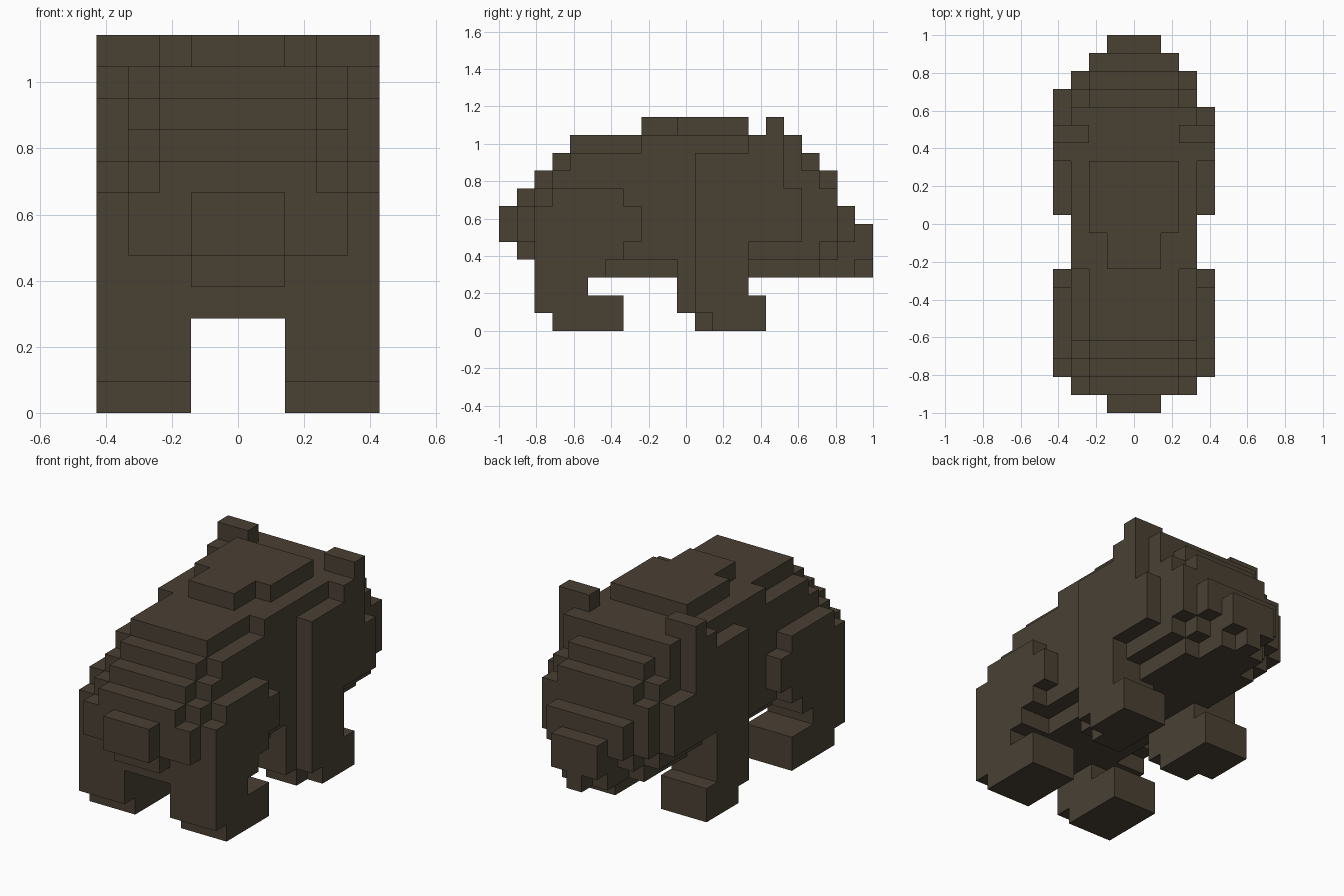
import bpy
import bmesh
from mathutils import Vector

cube = bpy.data.objects.get("Cube")
if cube:
    bpy.data.objects.remove(cube, do_unlink=True)

LENGTH = 21              # blocks from tail to snout
UNIT = 2 / LENGTH
DIRECTIONS = [Vector(d) for d in
              ((1, 0, 0), (-1, 0, 0), (0, 1, 0), (0, -1, 0), (0, 0, 1), (0, 0, -1))]

fur = bpy.data.materials.new("dark_brown_fur")
fur.use_nodes = True
color = (0.068, 0.052, 0.034, 1)
fur.diffuse_color = color
fur.node_tree.nodes["Principled BSDF"].inputs["Base Color"].default_value = color

parts = {}
taken = {}


def fill(name, columns, along, height, sides=(1, -1)):
    """Fill a block range; columns are counted outward from the middle."""
    cells = parts.setdefault(name, set())
    for column in range(columns[0], columns[1] + 1):
        for side in sides:
            for y in range(*along):
                for z in range(*height):
                    cell = (column * side, y, z)
                    if cell not in taken:
                        taken[cell] = name
                        cells.add(cell)


def build(name, cells):
    """Skin the exposed sides of a part's blocks and merge flat areas."""
    bm = bmesh.new()
    corners = {}

    def corner(point):
        key = tuple(round(2 * c) for c in point)
        if key not in corners:
            corners[key] = bm.verts.new(point * UNIT)
        return corners[key]

    for cell in sorted(cells):
        center = Vector(cell) + Vector((0, (1 - LENGTH) / 2, 0.5))
        for normal in DIRECTIONS:
            if tuple(int(c) for c in Vector(cell) + normal) in taken:
                continue
            u = Vector((normal.y, normal.z, normal.x)) / 2
            v = normal.cross(u)
            middle = center + normal / 2
            bm.faces.new([corner(middle + p) for p in (u + v, v - u, -u - v, u - v)])
    bm.normal_update()
    bmesh.ops.dissolve_limit(bm, angle_limit=0.01, verts=bm.verts, edges=bm.edges)
    mesh = bpy.data.meshes.new(name)
    bm.to_mesh(mesh)
    bm.free()
    mesh.materials.append(fur)
    bpy.context.collection.objects.link(bpy.data.objects.new(name, mesh))


# Tail and stepped rump
fill("tail", (0, 1), (0, 1), (5, 7))
fill("rump", (0, 1), (1, 2), (4, 5))
fill("rump", (0, 3), (1, 2), (5, 7))
for step in range(3):
    fill("rump", (0, 2), (1 + step, 2 + step), (5, 8 + step))
    fill("rump", (0, 3), (2 + step, 3 + step), (4, 8 + step))

# Trunk, belly and shoulder hump
fill("body", (0, 3), (4, 8), (4, 10))
fill("body", (0, 2), (4, 8), (10, 11))
fill("body", (0, 3), (8, 14), (4, 11))
fill("belly", (0, 2), (2, 14), (3, 4))
fill("hump", (0, 1), (8, 10), (11, 12))
fill("hump", (0, 2), (10, 14), (11, 12))

# Head, cheeks and snout
fill("head", (0, 3), (14, 17), (4, 11))
fill("head", (4, 4), (14, 16), (8, 11))
fill("head", (0, 3), (17, 18), (4, 9))
fill("head", (0, 2), (17, 18), (9, 10))
fill("head", (0, 3), (18, 19), (5, 8))
fill("head", (0, 2), (18, 19), (4, 9))
fill("cheeks", (4, 4), (14, 17), (5, 8))
fill("cheeks", (4, 4), (17, 18), (5, 8), sides=(-1,))
fill("snout", (0, 2), (19, 20), (5, 7))
fill("snout", (0, 1), (19, 20), (4, 5))
fill("snout", (0, 1), (20, 21), (4, 6))

# Jaw narrowing to the chin
for width, start, end in ((2, 14, 18), (1, 18, 20), (0, 20, 21)):
    fill("jaw", (0, width), (start, end), (3, 4))

# Ears and legs, one of each per side
for label, side in (("left", 1), ("right", -1)):
    only = (side,)
    fill(label + "_ear", (3, 4), (15, 16), (11, 12), only)

    haunch = label + "_haunch"
    fill(haunch, (4, 4), (2, 8), (5, 7), only)
    fill(haunch, (4, 4), (3, 7), (7, 8), only)
    fill(haunch, (4, 4), (2, 7), (4, 5), only)

    leg = label + "_rear_leg"
    fill(leg, (2, 4), (2, 6), (3, 4), only)
    fill(leg, (2, 4), (2, 5), (2, 3), only)
    fill(leg, (2, 4), (2, 7), (1, 2), only)
    fill(leg, (2, 4), (3, 7), (0, 1), only)

    leg = label + "_front_leg"
    fill(leg, (4, 4), (11, 14), (2, 10), only)
    fill(leg, (2, 3), (10, 14), (2, 4), only)
    fill(leg, (2, 3), (10, 15), (1, 2), only)
    fill(leg, (4, 4), (11, 15), (1, 2), only)
    fill(leg, (2, 3), (11, 15), (0, 1), only)
    fill(leg, (4, 4), (12, 15), (0, 1), only)

for name, cells in parts.items():
    build(name, cells)
